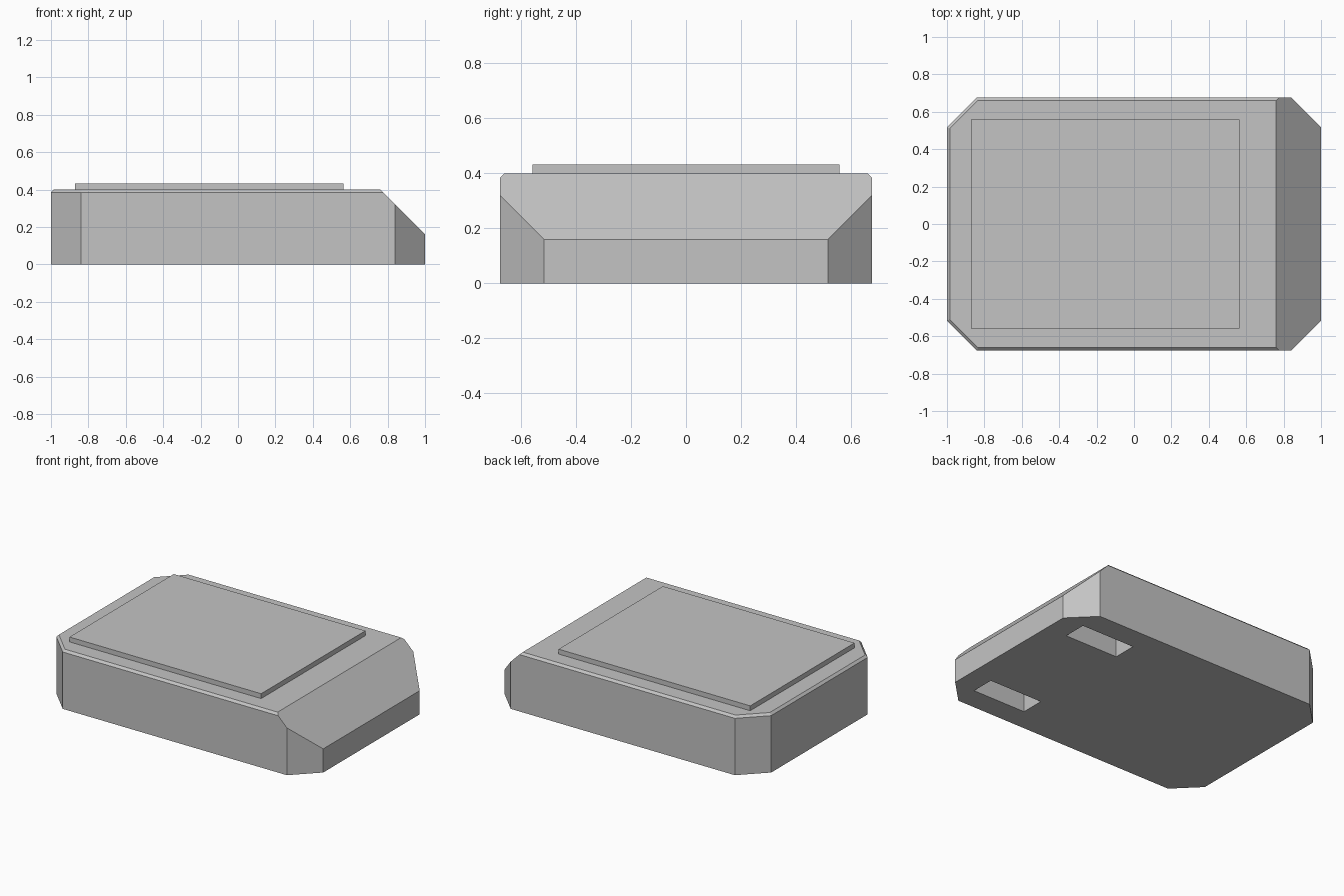
import bpy
import bmesh
from mathutils import Vector

HALF_X, HALF_Y, CORNER = 1.0, 0.676, 0.16
HEIGHT, RIM = 0.40, 0.015

cube = bpy.data.objects.get("Cube")
if cube:
    bpy.data.objects.remove(cube, do_unlink=True)

grey = bpy.data.materials.new("light_grey")
grey.use_nodes = True
colour = (0.55, 0.55, 0.55, 1)
grey.diffuse_color = colour
grey.node_tree.nodes["Principled BSDF"].inputs["Base Color"].default_value = colour


def make_object(name, bm):
    bmesh.ops.recalc_face_normals(bm, faces=bm.faces)
    mesh = bpy.data.meshes.new(name)
    bm.to_mesh(mesh)
    bm.free()
    mesh.materials.append(grey)
    obj = bpy.data.objects.new(name, mesh)
    bpy.context.collection.objects.link(obj)
    return obj


def box(name, low, high):
    low, high = Vector(low), Vector(high)
    bm = bmesh.new()
    bmesh.ops.create_cube(bm, size=1)
    bmesh.ops.scale(bm, vec=high - low, verts=bm.verts)
    bmesh.ops.translate(bm, vec=(low + high) / 2, verts=bm.verts)
    return make_object(name, bm)


def octagon(bm, inset, z):
    """Ring of a rectangle with cut corners."""
    x, y = HALF_X - inset, HALF_Y - inset
    cut = CORNER - inset * 0.59
    quarter = [(x, y - cut), (x - cut, y)]
    points = quarter + [(-a, b) for a, b in reversed(quarter)]
    points += [(-a, -b) for a, b in points]
    return [bm.verts.new((a, b, z)) for a, b in points]


# Body: cut-corner slab with a thin bevelled top rim
bm = bmesh.new()
rings = [octagon(bm, 0, 0), octagon(bm, 0, HEIGHT - RIM), octagon(bm, RIM, HEIGHT)]
for lower, upper in zip(rings, rings[1:]):
    for i in range(8):
        j = (i + 1) % 8
        bm.faces.new((lower[i], lower[j], upper[j], upper[i]))
bm.faces.new(rings[0])
bm.faces.new(rings[-1])

# Sloped end
bmesh.ops.bisect_plane(bm, geom=bm.verts[:] + bm.edges[:] + bm.faces[:],
                       plane_co=(HALF_X, 0, 0.16), plane_no=(1, 0, 1),
                       clear_outer=True)
bmesh.ops.holes_fill(bm, edges=[e for e in bm.edges if e.is_boundary], sides=0)
body = make_object("body", bm)

# Two pockets in the underside
for side, y in (("front", -0.44), ("back", 0.44)):
    cutter = box(side + "_pocket_cutter", (0.445, y - 0.08, -0.1), (0.845, y + 0.08, 0.16))
    cutter.hide_render = True
    cutter.hide_viewport = True
    cutter.display_type = 'WIRE'
    pocket = body.modifiers.new(side + "_pocket", 'BOOLEAN')
    pocket.operation = 'DIFFERENCE'
    pocket.solver = 'EXACT'
    pocket.object = cutter

# Bake the pockets into the body, then drop the cutters
bpy.context.view_layer.update()
evaluated = body.evaluated_get(bpy.context.evaluated_depsgraph_get())
baked = bpy.data.meshes.new_from_object(evaluated)
body.modifiers.clear()
body.data = baked
for side in ("front", "back"):
    bpy.data.objects.remove(bpy.data.objects[side + "_pocket_cutter"], do_unlink=True)

# Raised plate on top
box("top_plate", (-0.872, -0.558, HEIGHT), (0.564, 0.558, 0.433))
